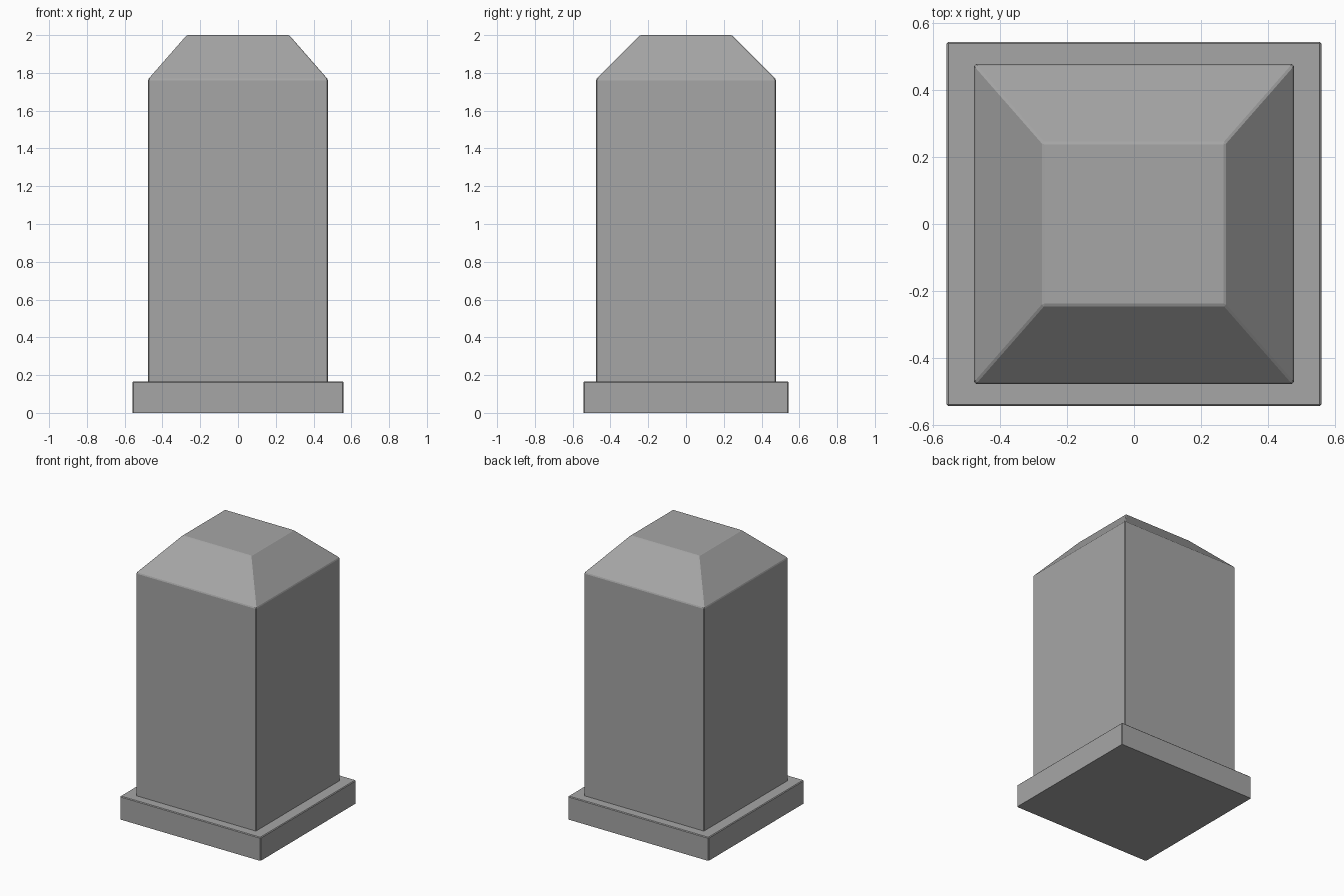
import bpy, bmesh

cube = bpy.data.objects.get("Cube")
if cube:
    bpy.data.objects.remove(cube, do_unlink=True)

stone = bpy.data.materials.new("grey_stone")
stone.use_nodes = True
colour = (0.38, 0.38, 0.38, 1)
stone.diffuse_color = colour
stone.node_tree.nodes["Principled BSDF"].inputs["Base Color"].default_value = colour


def stacked_block(name, levels, bevel):
    """Solid through rectangles given as (half width, half depth, height)."""
    bm = bmesh.new()
    rings = [[bm.verts.new((sx * w, sy * d, z))
              for sx, sy in ((-1, -1), (1, -1), (1, 1), (-1, 1))]
             for w, d, z in levels]
    bm.faces.new(rings[0][::-1])
    bm.faces.new(rings[-1])
    for low, high in zip(rings, rings[1:]):
        for i in range(4):
            j = (i + 1) % 4
            bm.faces.new((low[i], low[j], high[j], high[i]))
    # Narrow chamfer on every edge except those resting on the base
    base = levels[0][2]
    edges = [e for e in bm.edges if any(v.co.z > base + 0.001 for v in e.verts)]
    bmesh.ops.bevel(bm, geom=edges, offset=bevel, segments=1,
                    affect='EDGES', clamp_overlap=True)
    bmesh.ops.recalc_face_normals(bm, faces=bm.faces)
    mesh = bpy.data.meshes.new(name)
    bm.to_mesh(mesh)
    bm.free()
    mesh.materials.append(stone)
    obj = bpy.data.objects.new(name, mesh)
    bpy.context.collection.objects.link(obj)
    return obj


# Wide foot slab
stacked_block("plinth", [(0.558, 0.542, 0), (0.558, 0.542, 0.167)], 0.005)

# Square shaft with a sloped, flat-topped cap
stacked_block("pillar", [(0.476, 0.476, 0.16), (0.476, 0.476, 1.766),
                         (0.271, 0.242, 2)], 0.005)
